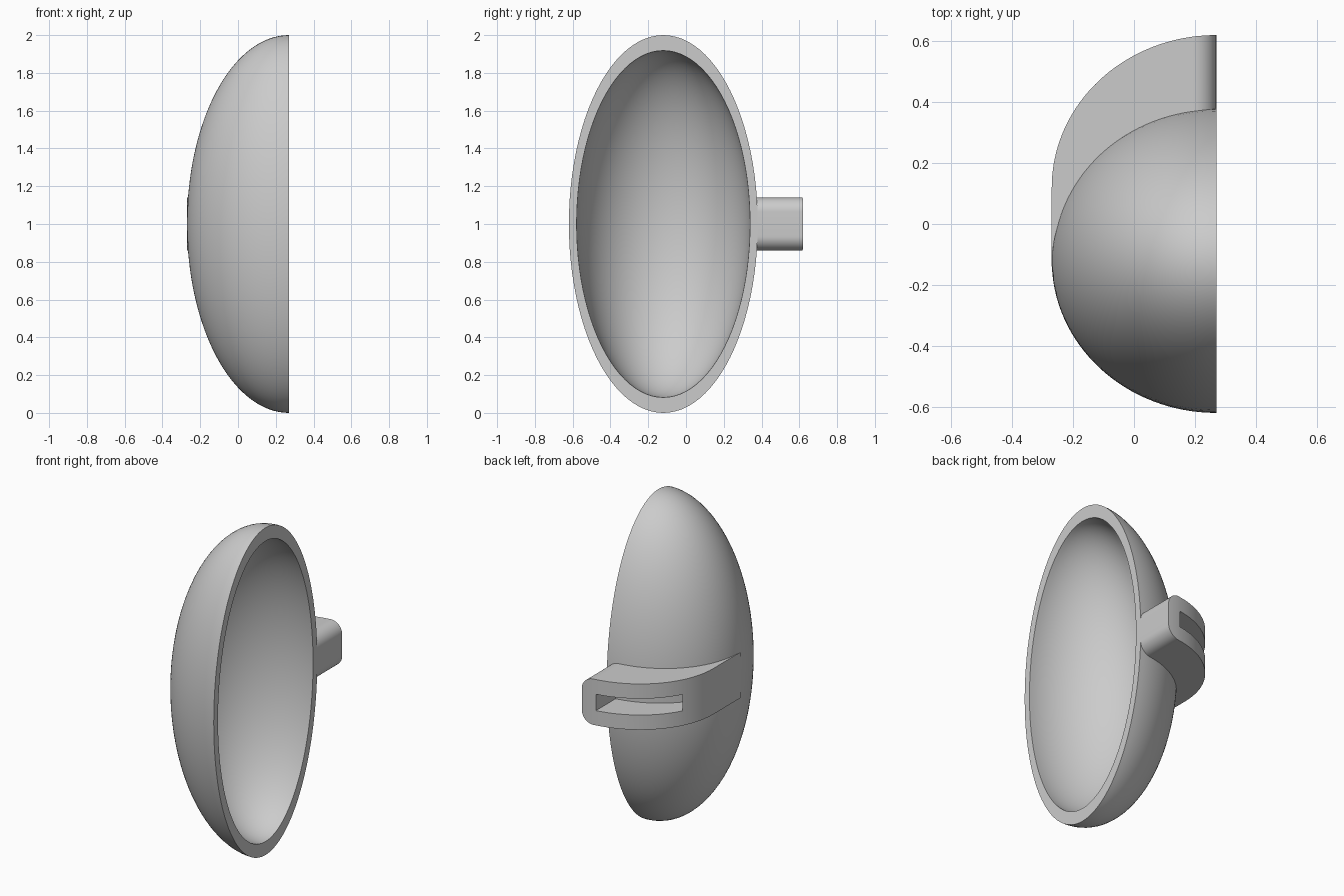
import bpy, bmesh
from math import sin, cos, pi, sqrt
from mathutils import Vector, Matrix

cube = bpy.data.objects.get("Cube")
if cube:
    bpy.data.objects.remove(cube, do_unlink=True)

RIM_X, RX, RY = 0.27, 0.54, 0.5      # opening plane and dome radii
DOME_Y, LUG_Y = -0.12, 0.12          # centres of dome and lug outlines
HALF, CORNER = 0.14, 0.075           # lug half height and corner radius

grey = bpy.data.materials.new("plain_grey")
grey.use_nodes = True
colour = (0.6, 0.6, 0.6, 1)
grey.diffuse_color = colour
grey.node_tree.nodes["Principled BSDF"].inputs["Base Color"].default_value = colour


def make_object(name, bm):
    bmesh.ops.recalc_face_normals(bm, faces=bm.faces)
    mesh = bpy.data.meshes.new(name)
    bm.to_mesh(mesh)
    bm.free()
    mesh.materials.append(grey)
    obj = bpy.data.objects.new(name, mesh)
    bpy.context.collection.objects.link(obj)
    return obj


def smooth(obj):
    bpy.ops.object.select_all(action='DESELECT')
    obj.select_set(True)
    bpy.context.view_layer.objects.active = obj
    bpy.ops.object.shade_smooth_by_angle(angle=pi / 6)


def curve_y(x):
    """Elliptical plan outline, measured from its centre."""
    return RY * sqrt(max(0, 1 - ((RIM_X - x) / RX) ** 2))


def loft(name, columns):
    """Join rectangular sections given as (x, outer y, inner y, half height)."""
    bm = bmesh.new()
    rings = [[bm.verts.new((x, y, 1 + z)) for y, z in
              ((yo, -h), (yo, h), (yi, h), (yi, -h))] for x, yo, yi, h in columns]
    for a, b in zip(rings, rings[1:]):
        for i in range(4):
            j = (i + 1) % 4
            bm.faces.new((a[i], a[j], b[j], b[i]))
    bm.faces.new(rings[0])
    bm.faces.new(rings[-1])
    return make_object(name, bm)


# Hollow half-ellipsoid dome, spun from a wall profile
N = 32
bm = bmesh.new()
arc = [i * pi / 2 / N for i in range(N + 1)]
profile = [(RIM_X - RX * cos(a), sin(a)) for a in arc]
profile += [(RIM_X - 0.495 * cos(a), 0.918 * sin(a)) for a in reversed(arc)]
verts = [bm.verts.new((x, 0, r)) for x, r in profile]
edges = [bm.edges.new(pair) for pair in zip(verts, verts[1:])]
bmesh.ops.spin(bm, geom=verts + edges, cent=(0, 0, 0), axis=(1, 0, 0),
               angle=2 * pi, steps=96, use_duplicate=False)
bmesh.ops.remove_doubles(bm, verts=bm.verts, dist=0.0001)
bmesh.ops.transform(bm, verts=bm.verts, matrix=Matrix.Translation((0, DOME_Y, 1))
                    @ Matrix.Diagonal((1, RY, 1, 1)))
smooth(make_object("hollow_dome", bm))

# Curved lug on the back, with rounded corners at the open end
columns = []
bend_x = RIM_X - CORNER
for i in range(41):
    x = RIM_X - RX * cos(i * pi / 2 / 40)
    if x < bend_x:
        columns.append((x, HALF))
for i in range(13):
    a = i * pi / 24
    columns.append((bend_x + CORNER * sin(a), HALF - CORNER + CORNER * cos(a)))
lug = loft("strap_lug", [(x, LUG_Y + curve_y(x), DOME_Y - 0.02 + curve_y(x), h)
                         for x, h in columns])

# Rectangular slot sunk into the lug
slot_x = [-0.215 + 0.395 * i / 24 for i in range(25)]
cutter = loft("slot_cutter", [(x, 0.8, LUG_Y - 0.19 + curve_y(x), 0.05) for x in slot_x])
cut = lug.modifiers.new("slot", 'BOOLEAN')
cut.operation = 'DIFFERENCE'
cut.solver = 'EXACT'
cut.object = cutter
bpy.context.view_layer.objects.active = lug
bpy.ops.object.modifier_apply(modifier=cut.name)
bpy.data.objects.remove(cutter, do_unlink=True)
smooth(lug)
